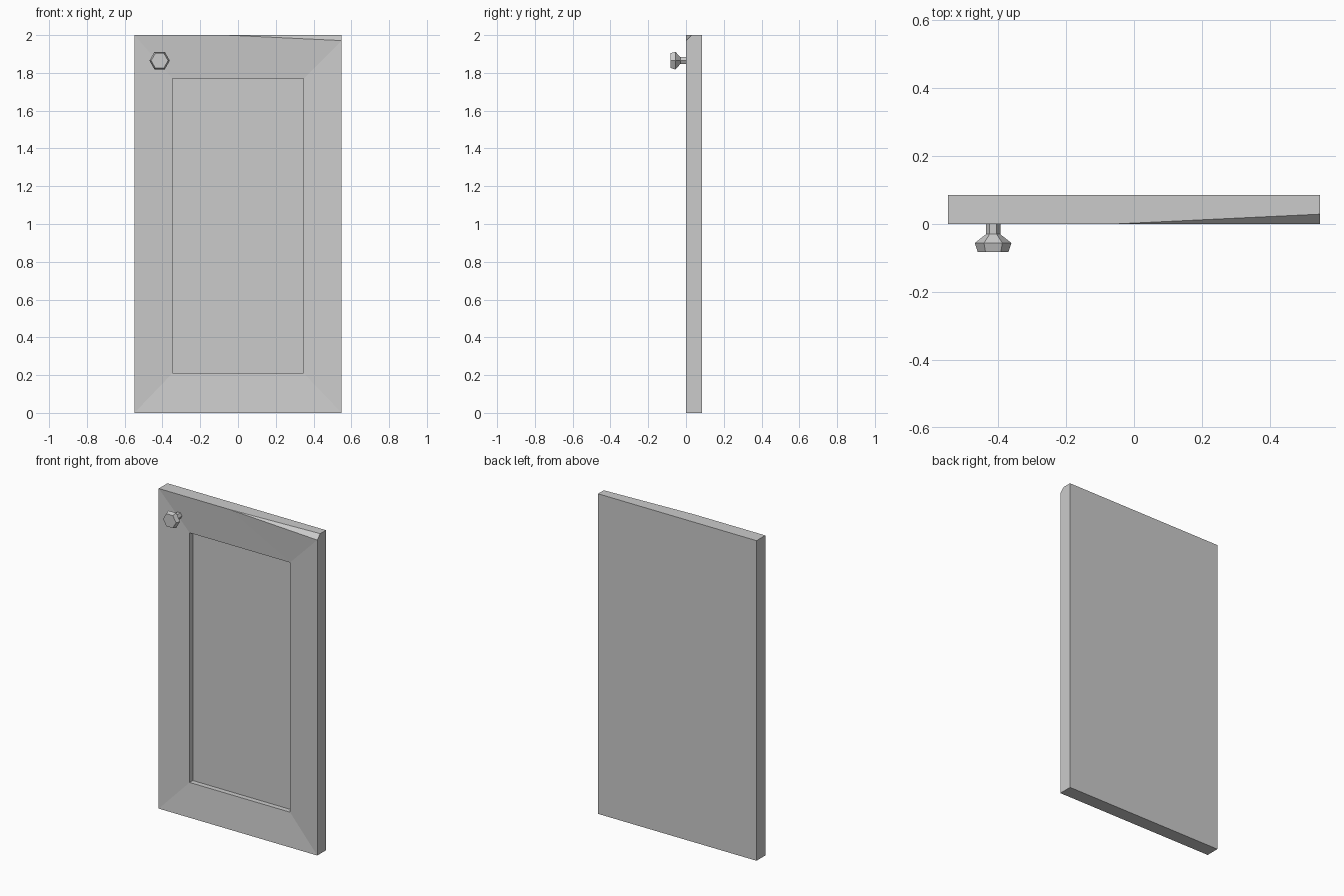
import bpy
import bmesh
from math import cos, sin, radians

cube = bpy.data.objects.get("Cube")
if cube:
    bpy.data.objects.remove(cube, do_unlink=True)

# Single painted-grey material
grey = bpy.data.materials.new("light grey")
grey.use_nodes = True
grey.diffuse_color = (0.6, 0.6, 0.6, 1)
grey.node_tree.nodes["Principled BSDF"].inputs["Base Color"].default_value = grey.diffuse_color


def finish(name, bm):
    bmesh.ops.recalc_face_normals(bm, faces=bm.faces)
    mesh = bpy.data.meshes.new(name)
    bm.to_mesh(mesh)
    bm.free()
    mesh.materials.append(grey)
    obj = bpy.data.objects.new(name, mesh)
    bpy.context.collection.objects.link(obj)
    return obj


def bridge(bm, a, b):
    n = len(a)
    for i in range(n):
        bm.faces.new((a[i], a[(i + 1) % n], b[(i + 1) % n], b[i]))


# Door: slab with a dished frame, recessed panel and a worn top corner
W, H, BACK = 0.548, 2.0, 0.086
PX, PZ0, PZ1 = 0.347, 0.21, 1.77
LIP, FLOOR, CHIP = 0.018, 0.05, 0.029

bm = bmesh.new()


def ring(y, x, z0, z1):
    return [bm.verts.new(p) for p in ((-x, y, z0), (x, y, z0), (x, y, z1), (-x, y, z1))]


front = ring(0, W, 0, H)
front[2].co.z -= CHIP
back = ring(BACK, W, 0, H)
lip = ring(LIP, PX, PZ0, PZ1)
panel = ring(FLOOR, PX, PZ0, PZ1)
chip_start = bm.verts.new((-0.06, 0, H))
chip_top = bm.verts.new((W, CHIP, H))

# Frame faces, split at the start of the worn corner
for i in (0, 1, 3):
    j = (i + 1) % 4
    bm.faces.new((front[i], front[j], lip[j], lip[i]))
bm.faces.new((front[3], lip[3], lip[2], chip_start))
bm.faces.new((chip_start, lip[2], front[2]))
bm.faces.new((chip_start, front[2], chip_top))

# Recess
bridge(bm, lip, panel)
bm.faces.new(panel)

# Bottom, sides, top and back
bm.faces.new((front[0], front[1], back[1], back[0]))
bm.faces.new((front[3], front[0], back[0], back[3]))
bm.faces.new((front[1], front[2], chip_top, back[2], back[1]))
bm.faces.new((front[3], chip_start, chip_top, back[2], back[3]))
bm.faces.new(back)
finish("cabinet_door", bm)

# Hexagonal knob: stem, flare and tapered head
bm = bmesh.new()
rings = []
for r, y in ((0.021, 0.02), (0.021, -0.03), (0.054, -0.056), (0.045, -0.083)):
    rings.append([bm.verts.new((r * cos(radians(a)), y, r * sin(radians(a))))
                  for a in range(0, 360, 60)])
for a, b in zip(rings, rings[1:]):
    bridge(bm, a, b)
bm.faces.new(rings[0])
bm.faces.new(rings[-1])
knob = finish("door_knob", bm)
knob.location = (-0.415, 0, 1.865)
